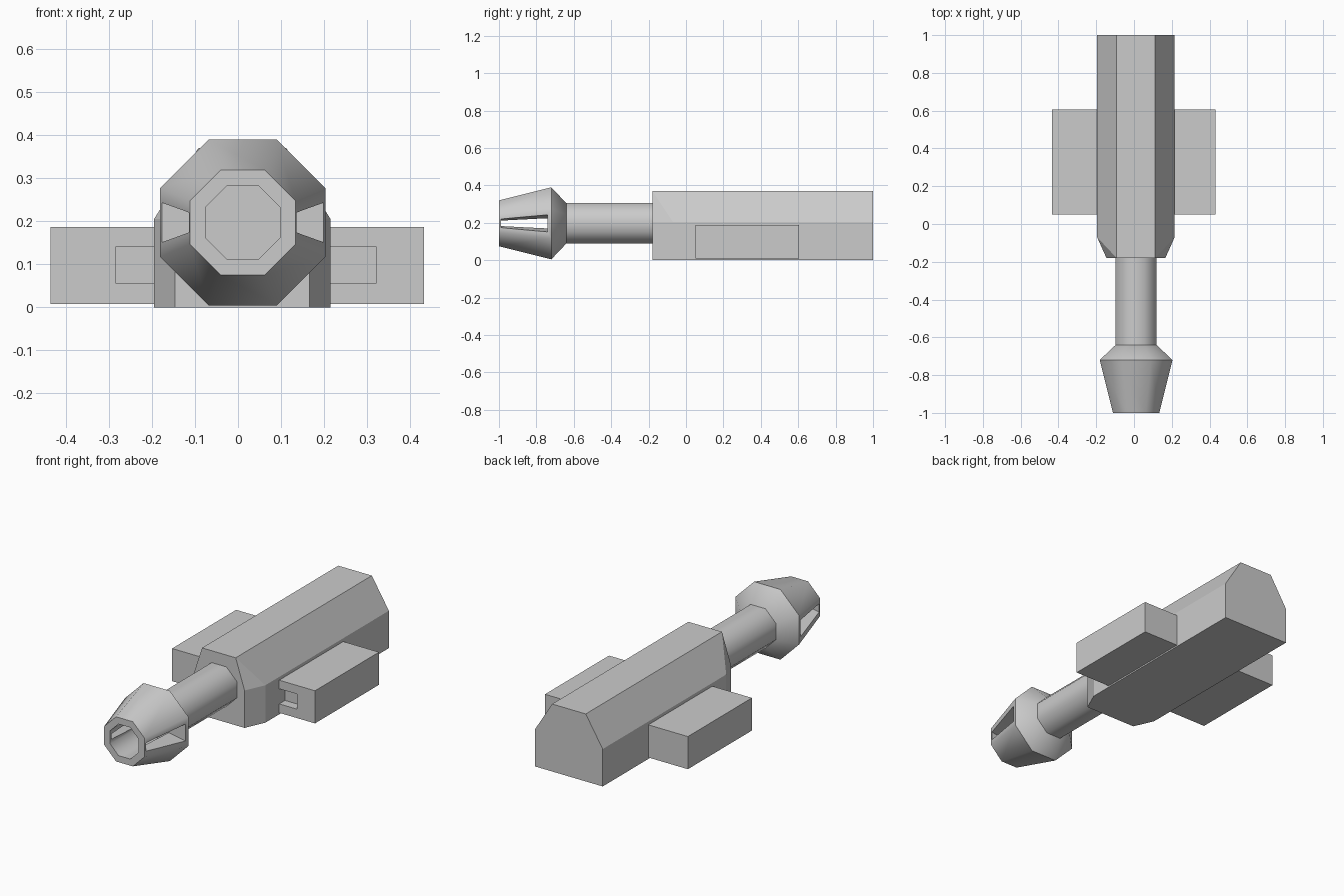
import bpy, bmesh, math
from math import pi

if "Cube" in bpy.data.objects:
    bpy.data.objects.remove(bpy.data.objects["Cube"])

CX, CZ = 0.011, 0.197   # barrel axis


def add_object(name, bm):
    bmesh.ops.recalc_face_normals(bm, faces=bm.faces)
    mesh = bpy.data.meshes.new(name)
    bm.to_mesh(mesh)
    bm.free()
    ob = bpy.data.objects.new(name, mesh)
    bpy.context.collection.objects.link(ob)
    return ob


def select(ob):
    bpy.ops.object.select_all(action='DESELECT')
    ob.select_set(True)
    bpy.context.view_layer.objects.active = ob


def hull(name, points):
    bm = bmesh.new()
    verts = [bm.verts.new(p) for p in points]
    bmesh.ops.convex_hull(bm, input=verts)
    bmesh.ops.dissolve_limit(bm, angle_limit=0.01, verts=bm.verts, edges=bm.edges)
    return add_object(name, bm)


def box(name, x, y, z):
    return hull(name, [(a, b, c) for a in x for b in y for c in z])


def octagon_lathe(name, profile):
    """Octagonal rings (y, flat radius) joined along y, capped at both ends."""
    bm = bmesh.new()
    rings = []
    for y, apothem in profile:
        r = apothem / math.cos(pi / 8)
        rings.append([bm.verts.new((CX + r * math.cos(pi / 8 + i * pi / 4), y,
                                    CZ + r * math.sin(pi / 8 + i * pi / 4)))
                      for i in range(8)])
    for a, b in zip(rings, rings[1:]):
        for i in range(8):
            j = (i + 1) % 8
            bm.faces.new((a[i], a[j], b[j], b[i]))
    bm.faces.new(rings[0])
    bm.faces.new(rings[-1])
    return add_object(name, bm)


def cut(ob, cutter):
    cutter.hide_render = True
    mod = ob.modifiers.new("cut", 'BOOLEAN')
    mod.operation = 'DIFFERENCE'
    mod.solver = 'EXACT'
    mod.object = cutter
    select(ob)
    bpy.ops.object.modifier_apply(modifier=mod.name)
    bpy.data.objects.remove(cutter)


def smooth(ob):
    select(ob)
    bpy.ops.object.shade_smooth_by_angle(angle=math.radians(50))


# Body: chamfered-top housing, lower front corners pulled in
def section(y, half):
    return [(0.01 + s * w, y, z) for s in (-1, 1)
            for w, z in ((half, 0), (half, 0.205), (0.102, 0.37))]


hull("body", section(-0.18, 0.156) + section(-0.07, 0.205) + section(1.0, 0.205))

# Barrel
smooth(octagon_lathe("barrel", [(-0.66, 0.108), (-0.16, 0.108)]))

# Muzzle: flared cone with an open bore and a tapered slot each side
muzzle = octagon_lathe("muzzle", [(-0.72, 0.0865), (-1.0, 0.0865), (-1.0, 0.1225),
                                  (-0.72, 0.1925), (-0.64, 0.108)])
for side in (-1, 1):
    pts = []
    for y, x_out, h_out, h_in in ((-0.99, 0.145, 0.027, 0.011), (-0.74, 0.21, 0.05, 0.024)):
        for x, h in ((x_out, h_out), (0.07, h_in)):
            pts += [(CX + side * x, y, CZ + h), (CX + side * x, y, CZ - h)]
    cut(muzzle, hull("slot_cutter", pts))
smooth(muzzle)

# Side pods with a shallow front intake against the body
for name, inner, notch, outer in (("left_pod", -0.17, -0.285, -0.435),
                                  ("right_pod", 0.19, 0.322, 0.432)):
    pod = box(name, (inner, outer), (0.05, 0.605), (0.008, 0.187))
    cut(pod, box("intake_cutter", (inner * 0.8, notch), (0.0, 0.10), (0.057, 0.14)))
